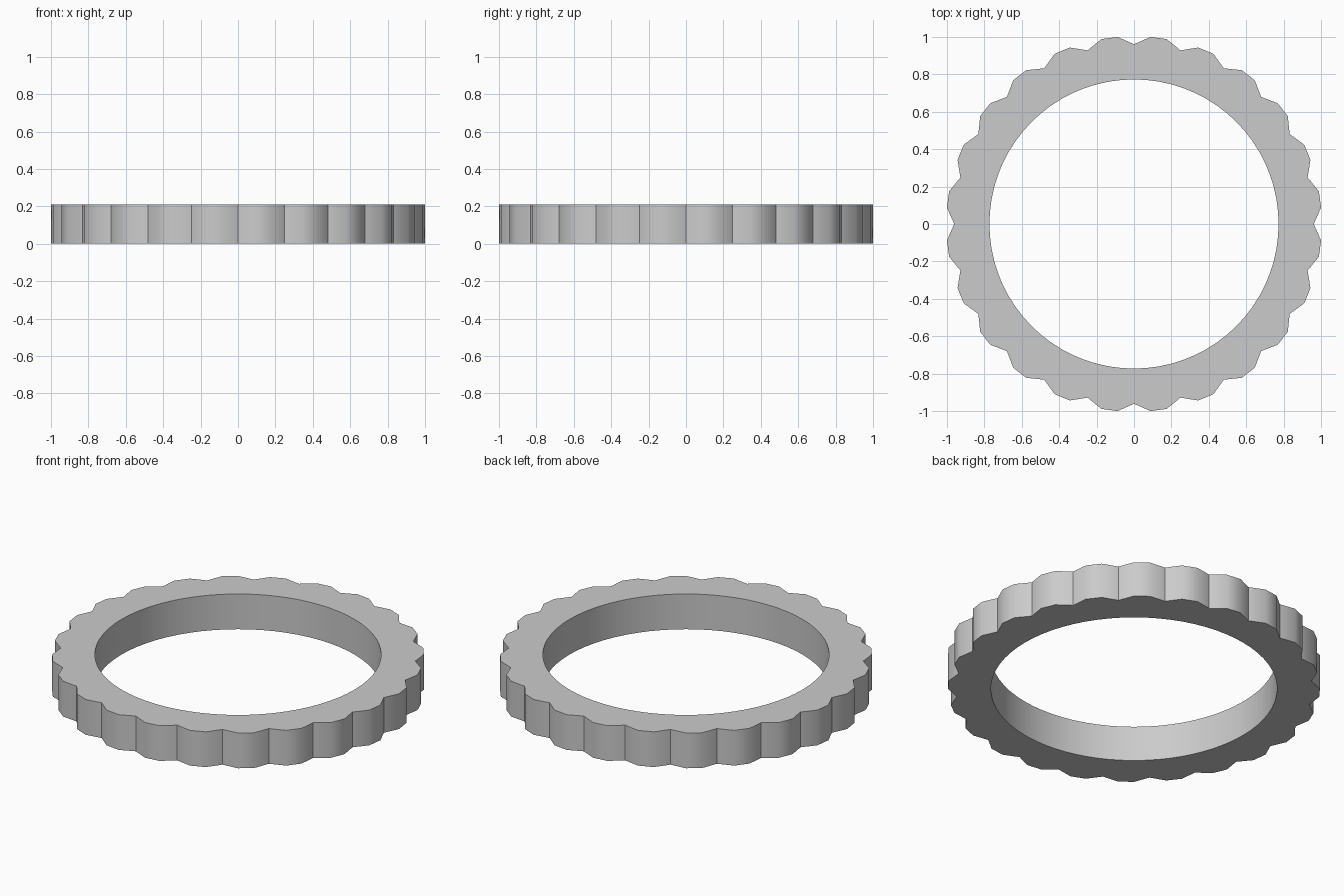
import bpy, bmesh
from math import sin, cos, radians

if "Cube" in bpy.data.objects:
    bpy.data.objects.remove(bpy.data.objects["Cube"])

LOBES = 24
HEIGHT = 0.21
R_VALLEY, R_PEAK, R_INNER = 0.961, 1.004, 0.773
N = LOBES * 3  # each lobe: one valley point, two crest points

bm = bmesh.new()


def loop(radius, z):
    """Closed ring of vertices; radius is a function of the index."""
    return [bm.verts.new((radius(i) * sin(radians(360 * i / N)),
                          radius(i) * cos(radians(360 * i / N)), z))
            for i in range(N)]


def outer(i):
    return R_VALLEY if i % 3 == 0 else R_PEAK


def inner(i):
    return R_INNER


# Cross-section corners, swept around the ring
rings = [loop(outer, 0), loop(outer, HEIGHT), loop(inner, HEIGHT), loop(inner, 0)]
for k in range(4):
    a, b = rings[k], rings[(k + 1) % 4]
    for i in range(N):
        j = (i + 1) % N
        bm.faces.new((a[i], a[j], b[j], b[i]))
bmesh.ops.recalc_face_normals(bm, faces=bm.faces)

# Scalloped ring object
mesh = bpy.data.meshes.new("scalloped_ring")
bm.to_mesh(mesh)
bm.free()
ring = bpy.data.objects.new("scalloped_ring", mesh)
bpy.context.collection.objects.link(ring)

# Smooth lobes, crisp valleys and rims
bpy.context.view_layer.objects.active = ring
ring.select_set(True)
bpy.ops.object.shade_smooth_by_angle(angle=radians(40))
